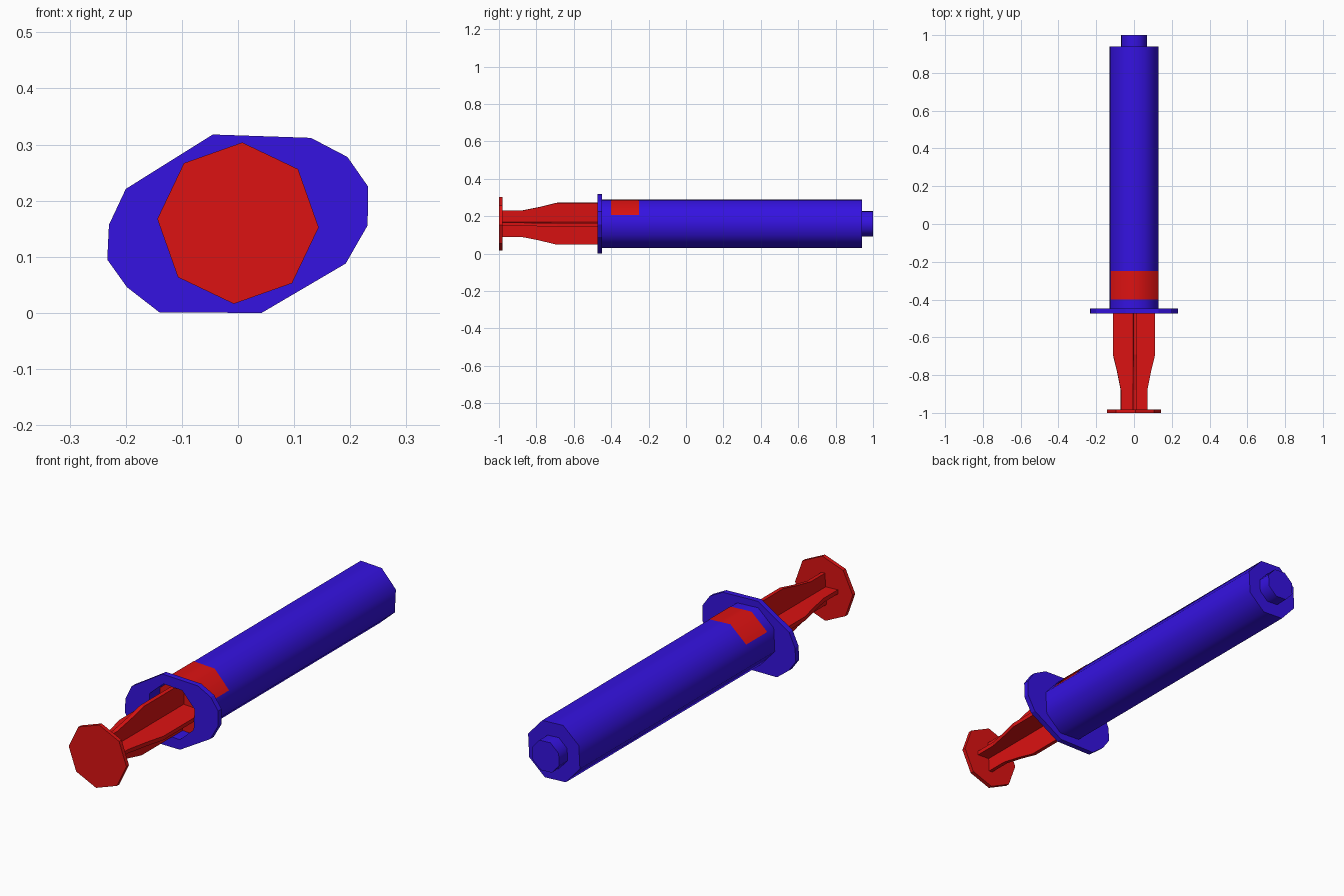
import bpy, bmesh
from math import sin, cos, radians, pi
from mathutils import Vector

if "Cube" in bpy.data.objects:
    bpy.data.objects.remove(bpy.data.objects["Cube"])

ZC = 0.16                      # height of the long axis
TILT = radians(-3)             # small roll shared by all parts
FLAT = TILT + pi / 8           # octagon with flat sides up and down


def material(name, color):
    m = bpy.data.materials.new(name)
    m.diffuse_color = color
    m.use_nodes = True
    m.node_tree.nodes["Principled BSDF"].inputs["Base Color"].default_value = m.diffuse_color
    return m


BLUE = material("blue_plastic", (0.035, 0.006, 0.75, 1))
RED = material("red_plastic", (0.72, 0.006, 0.006, 1))


def finish(bm, name, mat, smooth=False):
    bmesh.ops.recalc_face_normals(bm, faces=bm.faces)
    mesh = bpy.data.meshes.new(name)
    bm.to_mesh(mesh)
    bm.free()
    mesh.materials.append(mat)
    ob = bpy.data.objects.new(name, mesh)
    bpy.context.collection.objects.link(ob)
    if smooth:
        bpy.ops.object.select_all(action='DESELECT')
        ob.select_set(True)
        bpy.context.view_layer.objects.active = ob
        bpy.ops.object.shade_smooth_by_angle(angle=radians(50))
    return ob


def octagon(y, r, start):
    return [Vector((r * cos(start + i * pi / 4), y, ZC + r * sin(start + i * pi / 4)))
            for i in range(8)]


def loft(name, stations, start, mat, smooth=False):
    """Octagonal solid through (y, radius) stations, capped at both ends."""
    bm = bmesh.new()
    rings = [[bm.verts.new(p) for p in octagon(y, r, start)] for y, r in stations]
    for a, b in zip(rings, rings[1:]):
        for i in range(8):
            j = (i + 1) % 8
            bm.faces.new((a[i], a[j], b[j], b[i]))
    bm.faces.new(rings[0])
    bm.faces.new(rings[-1])
    return finish(bm, name, mat, smooth)


# Hollow barrel with its nozzle: inside floor, mouth, outer wall, tip
loft("barrel", [(0.92, 0.122), (-0.47, 0.122), (-0.47, 0.137), (0.94, 0.137),
                (0.94, 0.072), (1.0, 0.072)], FLAT, BLUE, smooth=True)

# Finger flange with an octagonal hole
outline = [(-0.045, 0.318), (0.13, 0.312), (0.195, 0.278), (0.232, 0.225),
           (0.231, 0.156), (0.192, 0.088), (0.042, 0.0), (-0.14, 0.001),
           (-0.198, 0.046), (-0.233, 0.095), (-0.23, 0.157), (-0.2, 0.221)]
bm = bmesh.new()
edges = []
for loop in ([Vector((x, -0.473, z)) for x, z in outline], octagon(-0.473, 0.122, FLAT)):
    vs = [bm.verts.new(p) for p in loop]
    edges += [bm.edges.new((vs[i - 1], vs[i])) for i in range(len(vs))]
bmesh.ops.triangle_fill(bm, edges=edges, use_beauty=True, normal=(0, -1, 0))
front = bm.faces[:]
new = bmesh.ops.extrude_face_region(bm, geom=front, use_keep_orig=True)["geom"]
bmesh.ops.translate(bm, vec=(0, 0.025, 0),
                    verts=[g for g in new if isinstance(g, bmesh.types.BMVert)])
finish(bm, "finger_flange", BLUE)

# Red band over the three upper barrel faces
bm = bmesh.new()
rows = [[bm.verts.new(p) for p in octagon(y, 0.1385, FLAT)[:4]] for y in (-0.40, -0.25)]
for i in range(3):
    bm.faces.new((rows[0][i], rows[0][i + 1], rows[1][i + 1], rows[1][i]))
finish(bm, "barrel_band", RED, smooth=True)

# Plunger: thumb disc, crossed blades and hidden piston
loft("thumb_disc", [(-1.0, 0.144), (-0.982, 0.144)], TILT, RED)
loft("piston", [(-0.40, 0.12), (-0.25, 0.12)], FLAT, RED)
half = [(-0.985, 0.07), (-0.88, 0.07), (-0.78, 0.09), (-0.69, 0.112), (-0.39, 0.112)]
profile = half + [(y, -w) for y, w in reversed(half)]
for name, angle in (("blade_horizontal", TILT), ("blade_vertical", TILT + pi / 2)):
    u = Vector((cos(angle), 0, sin(angle)))
    n = Vector((-sin(angle), 0, cos(angle))) * 0.009
    bm = bmesh.new()
    sides = [[bm.verts.new(Vector((0, y, ZC)) + u * w + n * s) for y, w in profile]
             for s in (-1, 1)]
    for s in sides:
        bm.faces.new(s)
    for i in range(len(profile)):
        bm.faces.new((sides[0][i - 1], sides[0][i], sides[1][i], sides[1][i - 1]))
    finish(bm, name, RED)
